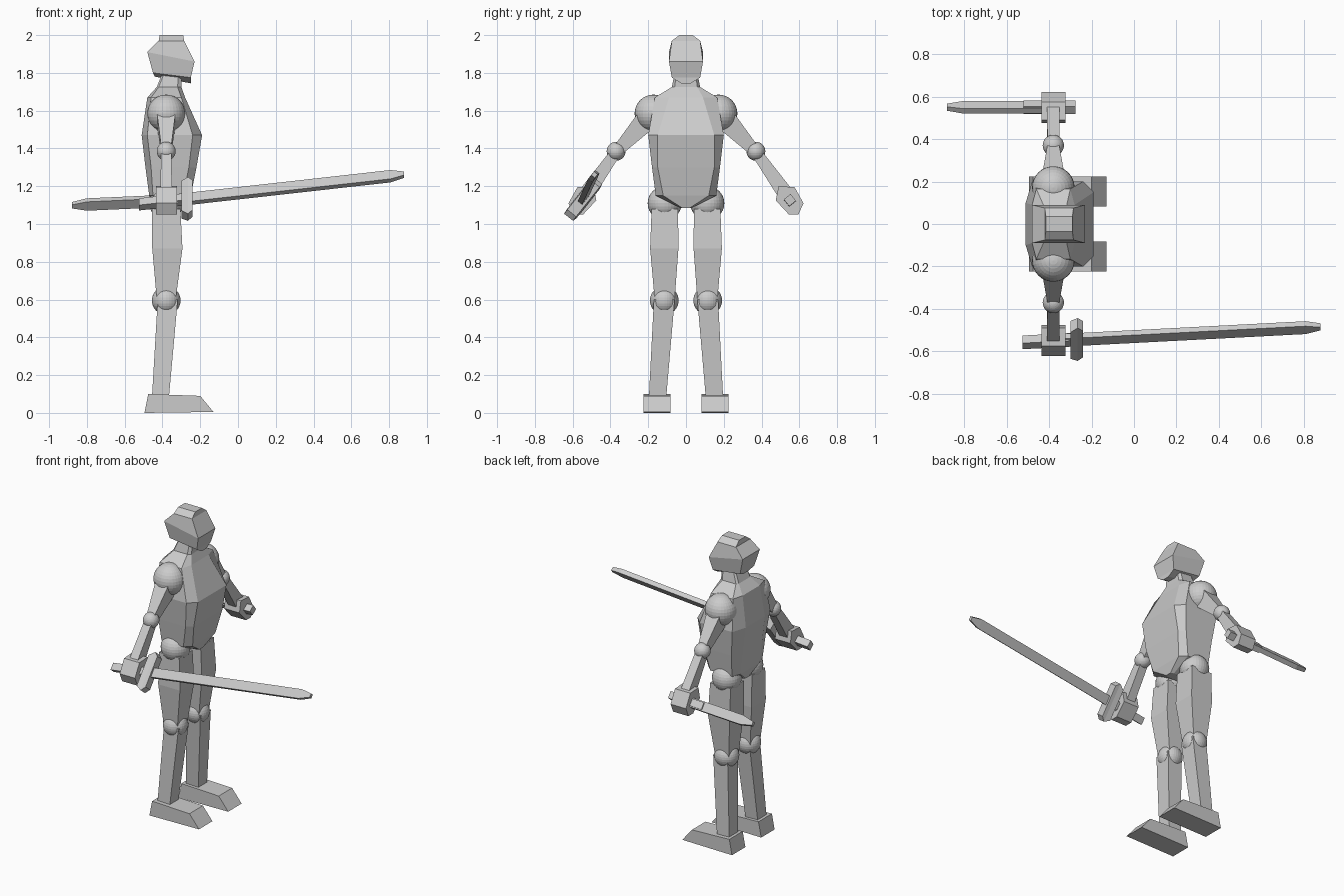
import bpy, bmesh
from mathutils import Vector

if "Cube" in bpy.data.objects:
    bpy.data.objects.remove(bpy.data.objects["Cube"])

grey = bpy.data.materials.new("plain grey")
grey.diffuse_color = (0.6, 0.6, 0.6, 1)
grey.use_nodes = True
grey.node_tree.nodes["Principled BSDF"].inputs["Base Color"].default_value = grey.diffuse_color
CX = -0.38  # body axis; the figure faces +x


def finish(bm, name):
    bmesh.ops.recalc_face_normals(bm, faces=bm.faces)
    me = bpy.data.meshes.new(name)
    bm.to_mesh(me)
    bm.free()
    me.materials.append(grey)
    ob = bpy.data.objects.new(name, me)
    bpy.context.collection.objects.link(ob)


def loft(name, rings):
    """Skin a stack of equal-length rings and cap both ends."""
    bm = bmesh.new()
    vs = [[bm.verts.new(p) for p in r] for r in rings]
    n = len(vs[0])
    for a, b in zip(vs, vs[1:]):
        for i in range(n):
            j = (i + 1) % n
            bm.faces.new((a[i], a[j], b[j], b[i]))
    bm.faces.new(vs[0])
    bm.faces.new(vs[-1])
    finish(bm, name)


def beam(name, u, v, sections):
    """Four-sided bar; sections are (centre, half size along u, half size along v)."""
    u, v = Vector(u), Vector(v)
    loft(name, [[Vector(c) + u * hu * a + v * hv * b
                 for a, b in ((1, 1), (1, -1), (-1, -1), (-1, 1))]
                for c, hu, hv in sections])


def ball(name, c, r):
    bm = bmesh.new()
    bmesh.ops.create_uvsphere(bm, u_segments=32, v_segments=16, radius=r)
    bmesh.ops.translate(bm, verts=bm.verts, vec=c)
    finish(bm, name)


def mirrored(half):
    return half + [(x, -y, z) for x, y, z in reversed(half)]


# Torso with neck: half rings run from front to back
torso = [
    (1.80, (-.30, .05), (-.315, .06), (-.39, .06), (-.40, .05)),
    (1.725, (-.30, .06), (-.32, .075), (-.42, .075), (-.43, .06)),
    (1.67, (-.28, .09), (-.30, .165), (-.46, .165), (-.48, .09)),
    (1.47, (-.19, .15), (-.24, .20), (-.48, .20), (-.51, .10)),
    (1.30, (-.22, .15), (-.26, .18), (-.46, .18), (-.49, .10)),
    (1.15, (-.25, .12), (-.29, .16), (-.45, .16), (-.47, .10)),
    (1.085, (-.27, .02), (-.29, .03), (-.43, .03), (-.45, .02)),
]
loft("torso", [mirrored([(x, y, z) for x, y in pts]) for z, *pts in torso])

# Head: (front x, front z, back x, back z, half width) per ring
head = [
    (-.29, 2.0, -.415, 2.0, .035),
    (-.285, 1.97, -.42, 1.97, .075),
    (-.23, 1.86, -.48, 1.91, .09),
    (-.25, 1.775, -.45, 1.80, .075),
    (-.25, 1.745, -.44, 1.78, .025),
]
loft("head", [mirrored([(fx, w, fz), (bx, w, bz)]) for fx, fz, bx, bz, w in head])

X, Y = (1, 0, 0), (0, 1, 0)
for s, side in ((1, "left"), (-1, "right")):
    # Ball joints
    ball(side + "_shoulder", (CX, .172 * s, 1.585), .1)
    ball(side + "_elbow", (CX, .37 * s, 1.385), .05)
    ball(side + "_hip", (CX, .113 * s, 1.11), .09)
    ball(side + "_knee", (CX, .115 * s, .595), .076)

    # Arm
    across = (0, .78 * s, .62)
    beam(side + "_upper_arm", X, across,
         [((CX, .2 * s, 1.56), .05, .06), ((CX, .36 * s, 1.39), .026, .03)])
    beam(side + "_forearm", X, across,
         [((CX, .375 * s, 1.375), .028, .028), ((CX, .53 * s, 1.155), .03, .042)])

    # Hand: six-sided fist
    fist = ((.49, 1.20), (.575, 1.195), (.622, 1.11), (.595, 1.05), (.545, 1.05), (.475, 1.125))
    loft(side + "_hand", [[(x, y * s, z) for y, z in fist] for x in (-.435, -.322)])

    # Leg
    beam(side + "_thigh", X, Y,
         [((-.38, .112 * s, 1.08), .075, .07), ((-.374, .115 * s, .87), .08, .075),
          ((-.38, .113 * s, .6), .05, .053)])
    beam(side + "_shin", X, Y,
         [((-.372, .115 * s, .6), .053, .055), ((-.41, .15 * s, .09), .045, .046)])

    # Foot: side profile swept across its width
    foot = ((-.495, 0), (-.13, .005), (-.2, .09), (-.475, .1))
    loft(side + "_foot", [[(x, y * s, z) for x, z in foot] for y in (.083, .224)])


def sword(name, grip, direction, u, v, handle, blade_end, half_width):
    """Square handle and flat blade along a line through the grip."""
    at = lambda x: Vector(grip) + Vector(direction) * (x - grip[0])
    w, d = half_width, (.07 if blade_end > 0 else -.08)
    beam(name + "_handle", u, v, [(at(x), .023, .023) for x in handle])
    beam(name + "_blade", u, v,
         [(at(grip[0]), w, .015), (at(blade_end - d), w, .015), (at(blade_end), .012, .012)])
    return at


# Long sword in the right hand, pointing forward, with a cross guard
u, v = (0, .62, .78), (0, .78, -.62)
at = sword("long_sword", (CX, -.55, 1.12), (1, .052, .112), u, v, (-.525, -.27), .878, .03)
beam("long_sword_guard", u, v,
     [(at(-.30), .10, .035), (at(-.265), .125, .03), (at(-.24), .10, .03)])

# Short sword in the left hand, held reversed
sword("short_sword", (CX, .55, 1.122), (1, 0, .045), (0, -.62, .78), (0, .78, .62),
      (-.52, -.275), -.88, .03)
